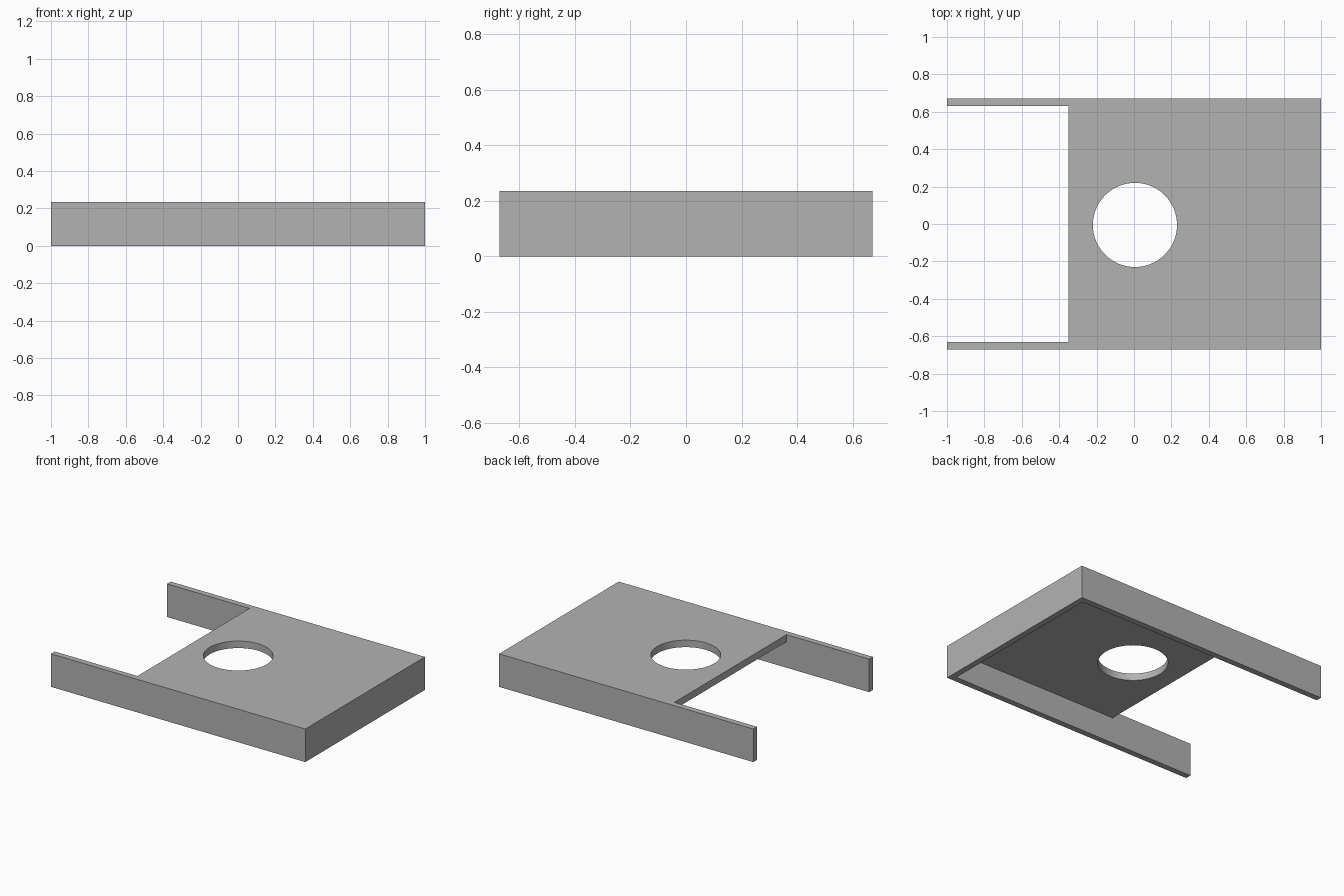
import bpy
import bmesh
from mathutils import Matrix, Vector

if "Cube" in bpy.data.objects:
    bpy.data.objects.remove(bpy.data.objects["Cube"], do_unlink=True)

HALF_Y, HEIGHT, WALL, PLATE = 0.672, 0.235, 0.042, 0.05
NOTCH_X, HOLE_R = -0.35, 0.225

grey = bpy.data.materials.new("plain grey")
grey.use_nodes = True
colour = (0.45, 0.45, 0.45, 1)
grey.diffuse_color = colour
grey.node_tree.nodes["Principled BSDF"].inputs["Base Color"].default_value = colour


def make_object(name, bm):
    bmesh.ops.recalc_face_normals(bm, faces=bm.faces)
    mesh = bpy.data.meshes.new(name)
    bm.to_mesh(mesh)
    bm.free()
    mesh.materials.append(grey)
    obj = bpy.data.objects.new(name, mesh)
    bpy.context.collection.objects.link(obj)
    return obj


def extrude_profile(name, points, half_y):
    """Extrude an x-z outline symmetrically along y."""
    bm = bmesh.new()
    face = bm.faces.new([bm.verts.new((x, -half_y, z)) for x, z in points])
    extruded = bmesh.ops.extrude_face_region(bm, geom=[face])["geom"]
    verts = [g for g in extruded if isinstance(g, bmesh.types.BMVert)]
    bmesh.ops.translate(bm, verts=verts, vec=Vector((0, 2 * half_y, 0)))
    return make_object(name, bm)


def cut(target, cutter):
    cutter.hide_render = True
    mod = target.modifiers.new(cutter.name, "BOOLEAN")
    mod.operation = "DIFFERENCE"
    mod.solver = "EXACT"
    mod.object = cutter
    bpy.context.view_layer.objects.active = target
    bpy.ops.object.modifier_apply(modifier=mod.name)
    bpy.data.objects.remove(cutter, do_unlink=True)


# Solid block that becomes the tray with two side arms
body = extrude_profile("bracket_body", [(-1, 0), (1, 0), (1, HEIGHT), (-1, HEIGHT)], HALF_Y)

# Underside hollow and the open notch between the arms
inner_x, under = 1 - WALL, HEIGHT - PLATE
hollow = extrude_profile("hollow_cutter", [
    (-1.2, -0.1), (inner_x, -0.1), (inner_x, under),
    (NOTCH_X, under), (NOTCH_X, 0.4), (-1.2, 0.4)], HALF_Y - WALL)
cut(body, hollow)

# Round hole through the top plate
bm = bmesh.new()
bmesh.ops.create_cone(bm, cap_ends=True, segments=64, radius1=HOLE_R, radius2=HOLE_R,
                      depth=0.3, matrix=Matrix.Translation((0.005, -0.005, HEIGHT)))
cut(body, make_object("hole_cutter", bm))

# Smooth hole wall, sharp edges elsewhere
bpy.ops.object.select_all(action="DESELECT")
body.select_set(True)
bpy.context.view_layer.objects.active = body
bpy.ops.object.shade_smooth_by_angle()
